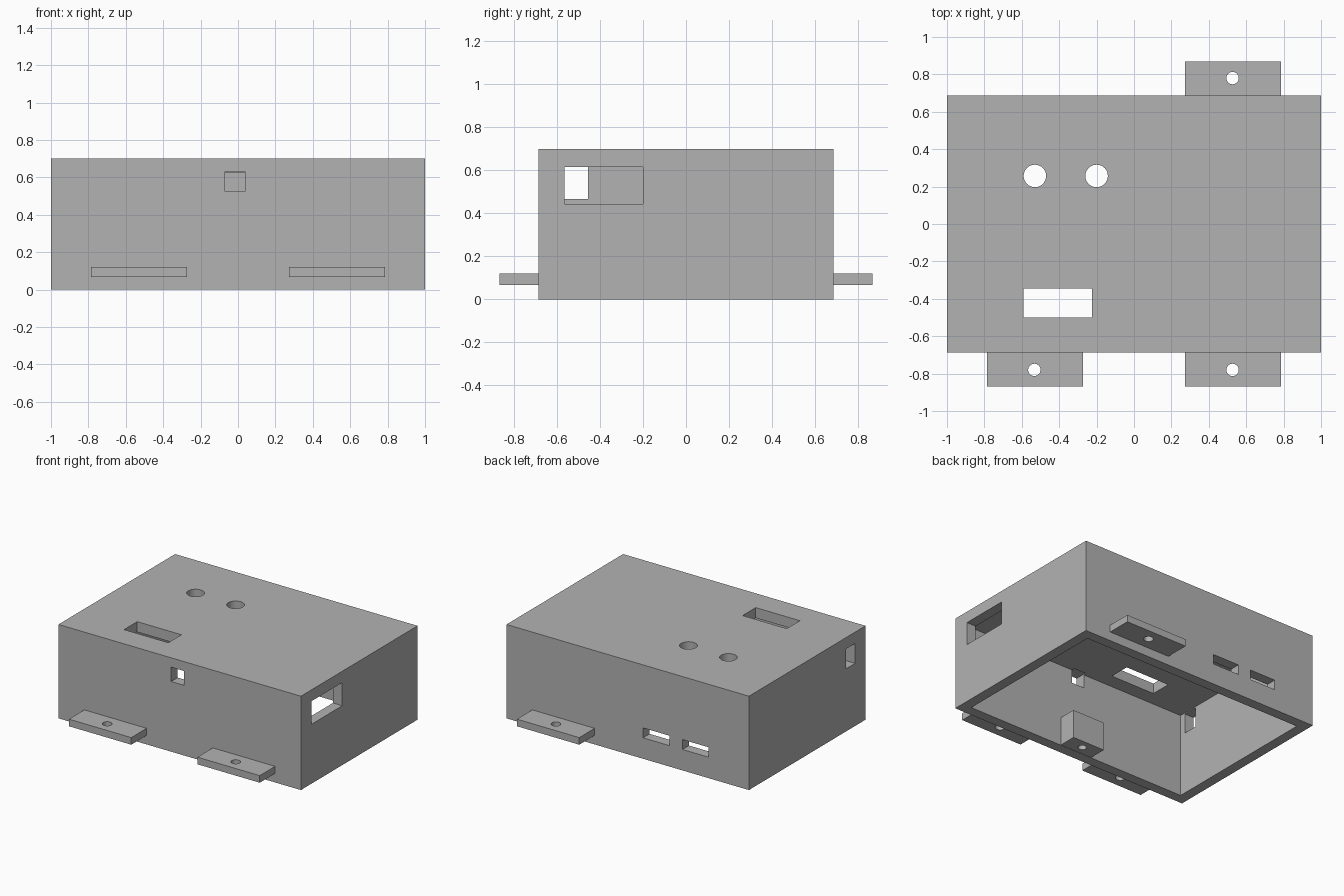
import bpy

if "Cube" in bpy.data.objects:
    bpy.data.objects.remove(bpy.data.objects["Cube"], do_unlink=True)

grey = bpy.data.materials.new("plain_grey")
grey.use_nodes = True
colour = (0.45, 0.45, 0.45, 1)
grey.diffuse_color = colour
grey.node_tree.nodes["Principled BSDF"].inputs["Base Color"].default_value = colour


def block(name, x, y, z):
    """Box given by its (low, high) limits on each axis."""
    lims = (x, y, z)
    bpy.ops.mesh.primitive_cube_add(size=1, location=[(a + b) / 2 for a, b in lims])
    ob = bpy.context.object
    ob.name = name
    ob.scale = [b - a for a, b in lims]
    bpy.ops.object.transform_apply(location=True, rotation=False, scale=True)
    ob.data.materials.append(grey)
    return ob


def drill(name, x, y, z, r):
    """Upright round cutter."""
    bpy.ops.mesh.primitive_cylinder_add(vertices=48, radius=r, depth=z[1] - z[0],
                                        location=(x, y, (z[0] + z[1]) / 2))
    ob = bpy.context.object
    ob.name = name
    ob.data.materials.append(grey)
    return ob


def cut(target, cutters):
    """Subtract each cutter, then discard it."""
    for c in cutters:
        c.hide_render = True
        mod = target.modifiers.new("cut", 'BOOLEAN')
        mod.operation = 'DIFFERENCE'
        mod.solver = 'EXACT'
        mod.object = c
        bpy.context.view_layer.objects.active = target
        bpy.ops.object.modifier_apply(modifier=mod.name)
        bpy.data.objects.remove(c, do_unlink=True)


W, D, H, T = 1.0, 0.687, 0.70, 0.077   # half width, half depth, height, wall

# Case, open underneath
case = block("case", (-W, W), (-D, D), (0, H))
cut(case, [block("cavity", (T - W, W - T), (T - D, D - T), (-0.1, H - T))])

# Openings in the lid and the four walls
roof = (H - 0.15, H + 0.1)
front, back = (-D - 0.1, -D + 0.1), (D - 0.1, D + 0.1)
cut(case, [
    block("lid_window", (-0.59, -0.225), (-0.5, -0.345), roof),
    drill("lid_hole_a", -0.53, 0.257, roof, 0.06),
    drill("lid_hole_b", -0.2, 0.257, roof, 0.06),
    block("front_window", (-0.07, 0.037), front, (0.523, 0.63)),
    block("left_window", (W - 0.1, W + 0.1), (-0.565, -0.2), (0.443, 0.615)),
    block("right_window", (-W - 0.1, -W + 0.1), (-0.565, -0.455), (0.467, 0.615)),
    block("back_slot_a", (-0.345, -0.127), back, (0.156, 0.23)),
    block("back_slot_b", (-0.665, -0.452), back, (0.156, 0.23)),
])

# Mounting tabs with screw holes
for name, x, side in (("front_left_tab", 0.53, -1), ("front_right_tab", -0.53, -1),
                      ("back_left_tab", 0.53, 1)):
    y = sorted((side * (D - 0.02), side * 0.868))
    tab = block(name, (x - 0.257, x + 0.257), y, (0.067, 0.12))
    cut(tab, [drill("screw_hole", x - 0.003, side * 0.78, (0, 0.2), 0.033)])

# Screw boss inside the front wall
boss = block("screw_boss", (-0.133, 0.133), (-D + 0.03, -0.477), (0.002, 0.215))
cut(boss, [drill("boss_hole", 0, -0.545, (-0.1, 0.3), 0.029)])
